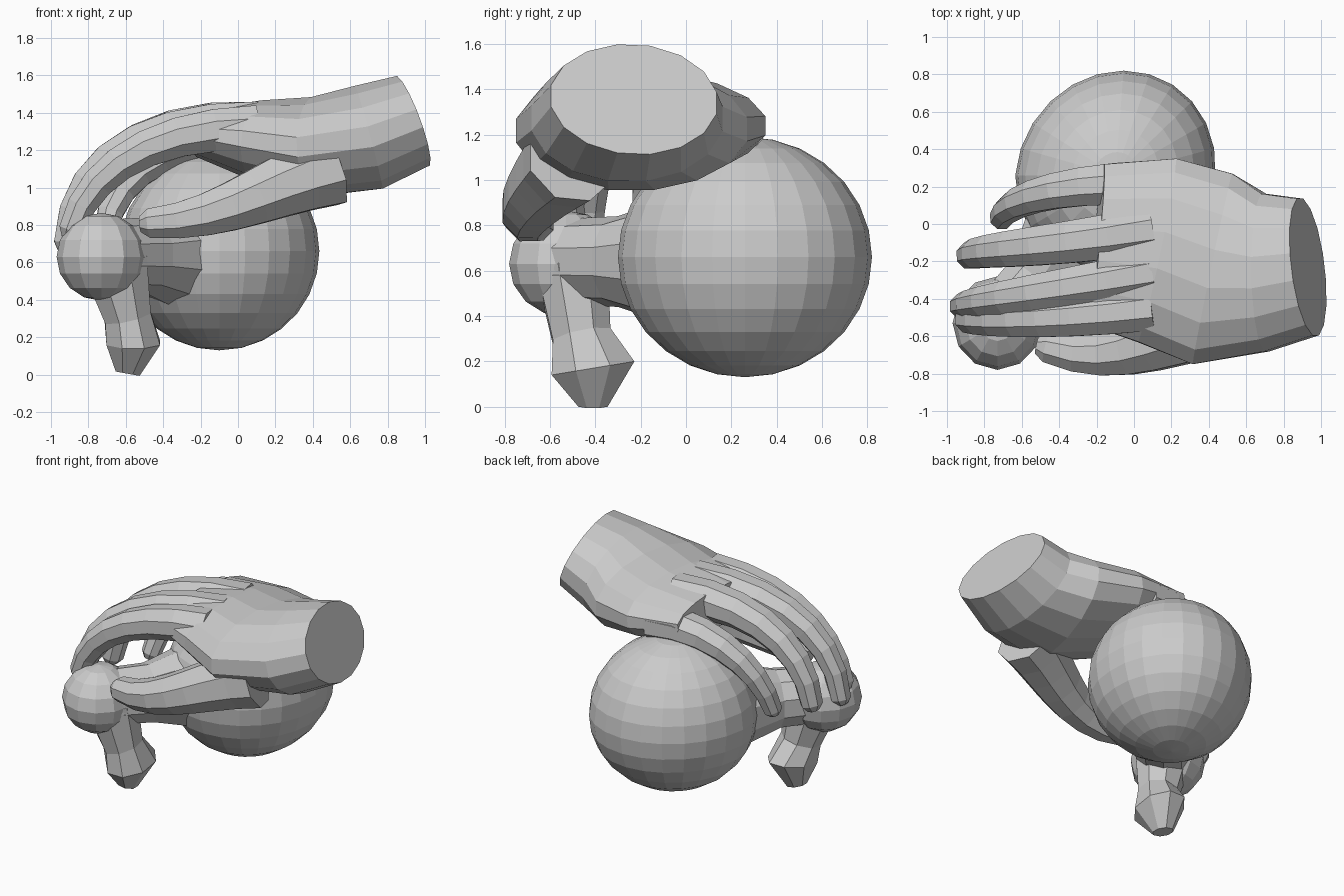
import bpy, bmesh, math
from mathutils import Vector
from mathutils.geometry import interpolate_bezier

if "Cube" in bpy.data.objects:
    bpy.data.objects.remove(bpy.data.objects["Cube"])


def finish(bm, name):
    bmesh.ops.recalc_face_normals(bm, faces=bm.faces)
    me = bpy.data.meshes.new(name)
    bm.to_mesh(me)
    bm.free()
    ob = bpy.data.objects.new(name, me)
    bpy.context.collection.objects.link(ob)
    return ob


def tube(name, pts, radii, n=8, round_tip=False):
    """Sweep rings along points; each radius is (width along y, thickness)."""
    bm = bmesh.new()
    pts = [Vector(p) for p in pts]
    loops = []
    for i, (p, (w, h)) in enumerate(zip(pts, radii)):
        t = (pts[min(i + 1, len(pts) - 1)] - pts[max(i - 1, 0)]).normalized()
        s = Vector((0, 1, 0))
        s = (s - t * s.dot(t)).normalized()
        u = s.cross(t)
        angles = [2 * math.pi * (k + .5) / n for k in range(n)]
        loops.append([bm.verts.new(p + s * w * math.cos(a) + u * h * math.sin(a)) for a in angles])
    if round_tip:
        loops.append([bm.verts.new(p + (v.co - p) * .55 + t * h * .6) for v in loops[-1]])
    for a, b in zip(loops, loops[1:]):
        for k in range(n):
            bm.faces.new((a[k], a[(k + 1) % n], b[(k + 1) % n], b[k]))
    bm.faces.new(loops[0])
    bm.faces.new(loops[-1])
    return finish(bm, name)


def finger(name, r0, r1, *curve):
    """Tapered digit following one bezier curve."""
    pts = interpolate_bezier(*[Vector(c) for c in curve], 8)
    radii = [r0 + (r1 - r0) * i / 7 for i in range(8)]
    return tube(name, pts, [(r, r) for r in radii], round_tip=True)


def ball(name, loc, size, seg, rings):
    bm = bmesh.new()
    bmesh.ops.create_uvsphere(bm, u_segments=seg, v_segments=rings, radius=1)
    for v in bm.verts:
        v.co = Vector(c * s + o for c, s, o in zip(v.co, size, loc))
    return finish(bm, name)


def merge(target, parts):
    """Union the parts into the target so no inner surfaces remain."""
    for p in parts:
        m = target.modifiers.new("union", 'BOOLEAN')
        m.operation, m.solver, m.object = 'UNION', 'EXACT', p
    dg = bpy.context.evaluated_depsgraph_get()
    me = bpy.data.meshes.new_from_object(target.evaluated_get(dg))
    target.modifiers.clear()
    target.data = me
    for p in parts:
        bpy.data.objects.remove(p)


# Forearm stump and palm
hand = tube("hand",
            [(.93, -.23, 1.355), (.7, -.26, 1.27), (.42, -.24, 1.22), (.12, -.14, 1.25), (-.2, -.11, 1.29)],
            [(.375, .26), (.43, .29), (.53, .27), (.51, .22), (.44, .13)], 16)

# Four curled fingers and the thumb
merge(hand, [
    finger("index_finger", .13, .075, (.1, -.45, 1.32), (-.45, -.52, 1.32), (-.8, -.52, 1.1), (-.89, -.51, .77)),
    finger("middle_finger", .13, .07, (.1, -.26, 1.34), (-.5, -.37, 1.36), (-.88, -.42, 1.15), (-.92, -.44, .7)),
    finger("ring_finger", .14, .075, (.1, -.03, 1.33), (-.48, -.13, 1.38), (-.85, -.14, 1.13), (-.88, -.17, .75)),
    finger("little_finger", .13, .065, (.1, .22, 1.23), (-.4, .22, 1.3), (-.68, .13, 1.05), (-.71, .03, .74)),
    finger("thumb", .21, .085, (.5, -.5, 1.1), (.15, -.6, 1), (-.1, -.78, .82), (-.47, -.66, .81))])

# Large round body, far end leaning slightly right
body = ball("round_body", (-.1, .26, .66), (.535, .56, .53), 24, 14)
for v in body.data.vertices:
    v.co.x += .08 * max(0, v.co.y - .26)

# Small knob with its neck and foot
knob = ball("small_knob", (-.73, -.53, .63), (.24, .25, .235), 12, 8)
neck = tube("knob_neck", [(-.68, -.5, .64), (-.5, -.3, .64), (-.3, 0, .64)],
            [(.19, .19), (.2, .2), (.3, .3)], 10)
foot = tube("foot", [(-.66, -.5, .6), (-.59, -.46, .31), (-.56, -.41, .17), (-.59, -.41, .005)],
            [(.17, .19), (.14, .135), (.2, .155), (.07, .07)])
merge(body, [neck, knob, foot])
